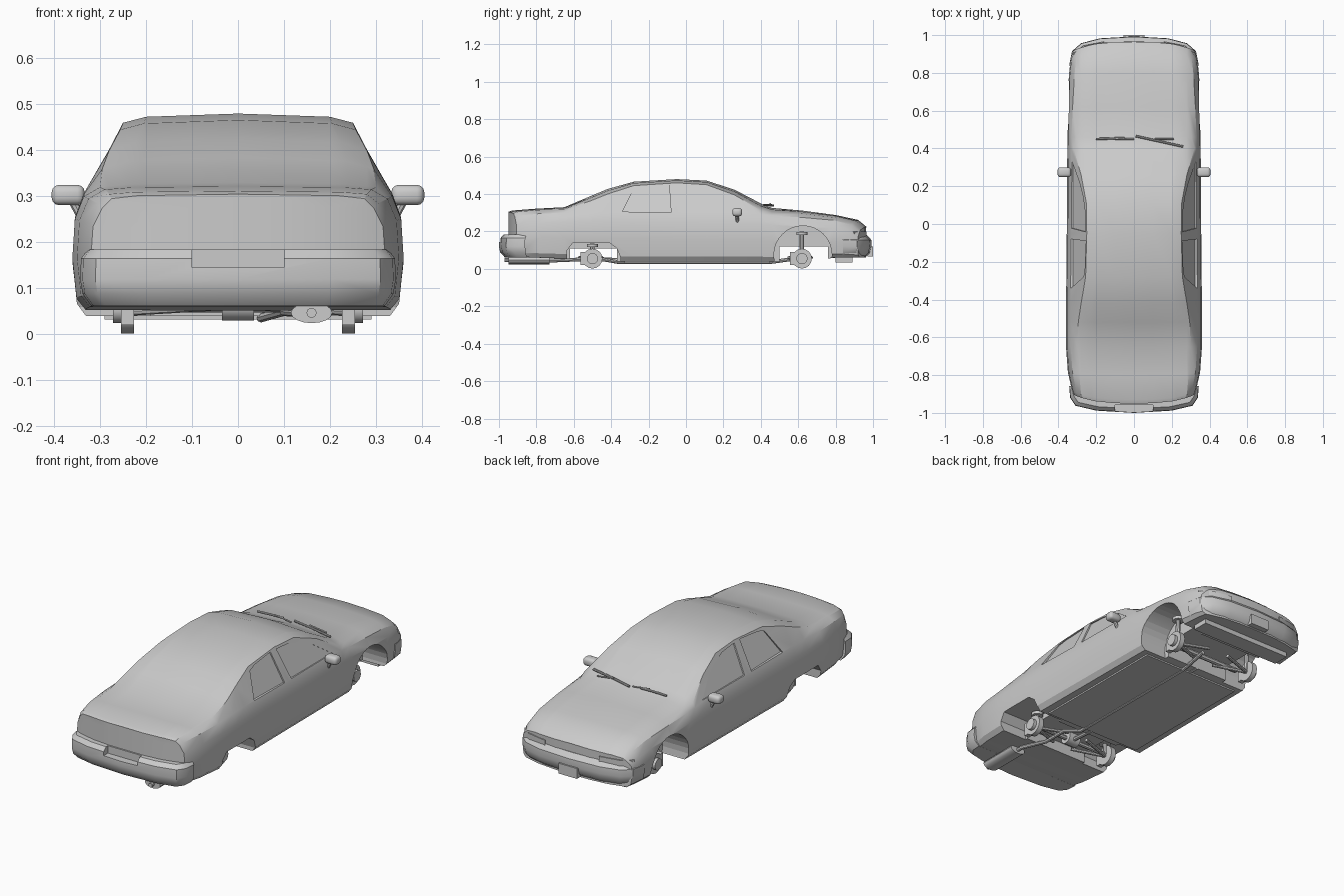
import bpy, bmesh, math
from mathutils import Vector

if "Cube" in bpy.data.objects:
    bpy.data.objects.remove(bpy.data.objects["Cube"])


def finish(ob, angle=35):
    bpy.ops.object.select_all(action='DESELECT')
    ob.select_set(True)
    bpy.context.view_layer.objects.active = ob
    bpy.ops.object.shade_smooth_by_angle(angle=math.radians(angle))
    return ob


def from_bm(name, bm):
    bmesh.ops.recalc_face_normals(bm, faces=bm.faces[:])
    me = bpy.data.meshes.new(name)
    bm.to_mesh(me)
    bm.free()
    ob = bpy.data.objects.new(name, me)
    bpy.context.collection.objects.link(ob)
    return ob


def skin(rings):
    bm = bmesh.new()
    vs = [[bm.verts.new(p) for p in r] for r in rings]
    n = len(rings[0])
    for a, b in zip(vs, vs[1:]):
        for i in range(n):
            bm.faces.new((a[i], a[(i + 1) % n], b[(i + 1) % n], b[i]))
    return bm, vs


def loft(name, rings):
    bm, vs = skin(rings)
    bm.faces.new(vs[0])
    bm.faces.new(vs[-1])
    return from_bm(name, bm)


def prism(name, poly, x0, x1):
    """Extrude a (y, z) outline in x; x0 and x1 are functions of z."""
    return loft(name, [[(f(z), y, z) for y, z in poly] for f in (x0, x1)])


def box(name, lo, hi, bevel=0.0):
    lo, hi = Vector(lo), Vector(hi)
    bm = bmesh.new()
    bmesh.ops.create_cube(bm, size=1)
    for v in bm.verts:
        v.co = (lo + hi) / 2 + v.co * (hi - lo)
    if bevel:
        bmesh.ops.bevel(bm, geom=bm.edges[:], offset=bevel, segments=3,
                        profile=0.5, affect='EDGES')
    return finish(from_bm(name, bm))


def disc(name, c, axis, r, depth, n=16, squash=1.0):
    rings = []
    for d in (-depth / 2, depth / 2):
        ring = []
        for i in range(n):
            t = math.tau * i / n
            u, v = r * math.cos(t), r * squash * math.sin(t)
            o = (d, u, v) if axis == 'X' else (u, d, v) if axis == 'Y' else (u, v, d)
            ring.append(Vector(c) + Vector(o))
        rings.append(ring)
    return finish(loft(name, rings))


def tube(name, pts, r):
    cu = bpy.data.curves.new(name, 'CURVE')
    cu.dimensions = '3D'
    cu.bevel_depth, cu.bevel_resolution, cu.use_fill_caps = r, 2, True
    sp = cu.splines.new('POLY')
    sp.points.add(len(pts) - 1)
    for p, c in zip(sp.points, pts):
        p.co = (*c, 1)
    ob = bpy.data.objects.new(name, cu)
    bpy.context.collection.objects.link(ob)
    bpy.ops.object.select_all(action='DESELECT')
    ob.select_set(True)
    bpy.context.view_layer.objects.active = ob
    bpy.ops.object.convert(target='MESH')
    return finish(bpy.context.object)


def cut(ob, cutters):
    bpy.context.view_layer.objects.active = ob
    for c in cutters:
        m = ob.modifiers.new('cut', 'BOOLEAN')
        m.operation, m.solver, m.object = 'DIFFERENCE', 'EXACT', c
        bpy.ops.object.modifier_apply(modifier=m.name)
        bpy.data.objects.remove(c)


# Body stations: y, bottom, half width, belt x, belt z, roof edge x, roof edge z, top
STATIONS = [
    (-.95, .07, .32, .295, .275, .275, .295, .305), (-.93, .065, .327, .305, .285, .28, .305, .312),
    (-.80, .06, .35, .325, .295, .29, .315, .322), (-.65, .055, .36, .335, .30, .30, .32, .33),
    (-.52, .04, .36, .335, .305, .295, .36, .385), (-.42, .04, .36, .335, .307, .28, .40, .427),
    (-.28, .04, .358, .335, .305, .256, .445, .466), (-.05, .04, .356, .333, .30, .25, .46, .48),
    (.11, .04, .355, .333, .297, .252, .45, .472), (.26, .04, .354, .333, .295, .28, .395, .423),
    (.40, .04, .353, .333, .29, .32, .312, .35), (.46, .04, .352, .33, .285, .305, .30, .326),
    (.62, .04, .35, .325, .275, .29, .295, .312), (.80, .06, .345, .315, .26, .28, .275, .288),
    (.92, .06, .335, .305, .235, .28, .247, .262), (.965, .06, .325, .295, .2, .28, .21, .225)]
rings = []
for y, zb, w, bx, bz, rx, rz, zt in STATIONS:
    h = bz - zb
    half = [(0, zb), (.92 * w, zb), (.975 * w, zb + .1 * h), (w, zb + .45 * h), (.985 * w, zb + .8 * h),
            (bx, bz), (rx, rz), (.8 * rx, rz + .65 * (zt - rz)), (0, zt)]
    rings.append([(x, y, z) for x, z in half] + [(-x, y, z) for x, z in half[-2:0:-1]])
bm, vs = skin(rings)
for r in (vs[0], vs[-1]):
    for k in range(8):
        f = [r[k], r[k + 1], r[15 - k], r[-k % 16]]
        bm.faces.new(list(dict.fromkeys(f)))
# Extra columns, so roof and ends can curve in plan
for x in (-.28, -.2, -.1, .1, .2, .28):
    bmesh.ops.bisect_plane(bm, geom=bm.verts[:] + bm.edges[:] + bm.faces[:], dist=1e-4,
                           plane_co=(x, 0, 0), plane_no=(1, 0, 0))
for v in bm.verts:
    t = min(1, max(0, (abs(v.co.y) - .75) / .2))
    v.co.y -= math.copysign(.05 * (abs(v.co.x) / .33) ** 3 * t, v.co.y)
bmesh.ops.triangulate(bm, faces=[f for f in bm.faces if len(f.verts) > 4])
body = from_bm('car_body', bm)

# Wheel arches, underside cavities and recessed side windows
REAR_ARCH = [(-.64, -.1), (-.635, .10), (-.605, .14), (-.41, .14), (-.37, .11), (-.35, .06), (-.35, -.1)]
FRONT_WIN = [(-.022, .302), (-.042, .448), (.06, .44), (.15, .413), (.22, .38), (.33, .302)]
REAR_WIN = [(-.34, .306), (-.28, .425), (-.235, .437), (-.09, .45), (-.08, .302)]
front_arch = [(.625 + .155 * math.cos(math.tau * i / 32), .075 + .155 * math.sin(math.tau * i / 32))
              for i in range(32)]
cutters = [box('underside_cutter', (-.25, .5, -.1), (.25, .76, .12)),
           box('axle_cutter', (-.25, -.62, -.1), (.25, -.37, .11))]
for s in (1, -1):
    cutters.append(prism('arch_cutter', front_arch, lambda z: s * .19, lambda z: s * .5))
    cutters.append(prism('arch_cutter', REAR_ARCH, lambda z: s * .19, lambda z: s * .5))
    for win in (FRONT_WIN, REAR_WIN):
        cutters.append(prism('window_cutter', win,
                             lambda z: s * (.325 - .083 * (z - .3) / .16),
                             lambda z: s * .45))
cut(body, cutters)
finish(body, 30)


# Bumpers: plan outline stacked with insets
def bumper(name, plan, y0, levels):
    full = plan + [(-x, y) for x, y in plan[-2::-1]]
    return loft(name, [[(x * k, y0 + (y - y0) * (1 - (1 - k) * 2.2), z) for x, y in full]
                       for z, k in levels])


rear = bumper('rear_bumper', [(.343, -.86), (.338, -.92), (.31, -.962), (.2, -.988), (0, -1.0)], -.8,
              [(.062, .93), (.088, .985), (.12, 1), (.165, .995), (.185, .95)])
cut(rear, [box('plate_cutter', (-.1, -1.1, .145), (.1, -.957, .3))])
finish(rear)
front = bumper('front_bumper', [(.343, .84), (.328, .915), (.28, .957), (.18, .983), (0, .993)], .8,
               [(.065, .93), (.085, .98), (.12, 1), (.155, .995), (.18, .94)])
finish(front)
box('front_plate', (-.055, .97, .065), (.055, 1.0, .12))
box('front_air_dam', (-.27, .80, .035), (.27, .89, .065))

# Parts on both sides
for s, side in ((1, 'right'), (-1, 'left')):
    lamp = [(.16, .965), (.27, .944), (.325, .90), (.29, .86), (.16, .88)]
    finish(loft(side + '_headlamp', [[(s * x, y, z) for x, y in lamp] for z in (.165, .2)]))
    # Door mirror
    xs = sorted((s * .333, s * .405))
    box(side + '_mirror', (xs[0], .248, .281), (xs[1], .30, .325), .016)
    tube(side + '_mirror_stalk', [(s * .338, .275, .25), (s * .36, .272, .29)], .009)
    # Hubs, struts and arms
    for end, y, top in (('front', .62, .2), ('rear', -.5, .135)):
        n = f'{end}_{side}_'
        disc(n + 'brake_disc', (s * .24, y, .055), 'X', .053, .028)
        disc(n + 'hub', (s * .262, y, .055), 'X', .03, .02)
        box(n + 'caliper', (s * .24 - .014, y - .065, .02), (s * .24 + .014, y - .035, .09))
        tube(n + 'strut', [(s * .23, y, .06), (s * .225, y, top)], .012)
        disc(n + 'strut_cap', (s * .225, y, top - .01), 'Z', .03, .016)
        for dy in (-.07, .05):
            tube(n + 'arm', [(s * .23, y, .05), (s * .06, y + dy, .06)], .009)

# Underside: axle, drive shaft, exhaust
tube('rear_axle', [(-.24, -.5, .06), (.24, -.5, .06)], .012)
disc('differential', (0, -.5, .065), 'X', .035, .07)
tube('drive_shaft', [(0, -.5, .055), (0, -.34, .045), (0, .5, .045)], .011)
tube('front_crossmember', [(-.2, .57, .07), (.2, .57, .07)], .014)
tube('exhaust_pipe', [(.06, .62, .06), (.05, .45, .036), (.05, -.36, .036), (.1, -.44, .05),
                      (.1, -.58, .05), (.16, -.70, .045), (.16, -.8, .045)], .01)
disc('muffler', (.16, -.84, .047), 'Y', .045, .22, 16, .5)
disc('tailpipe', (.16, -.955, .047), 'Y', .011, .03, 10)
box('floor_panel', (-.29, -.33, .032), (.29, .45, .042))

# Wipers at the windscreen base
for i, (x0, x1, y0, y1) in enumerate(((-.2, -.05, .45, .455), (.01, .26, .465, .41))):
    tube(f'wiper_{i + 1}', [(x0, y0, .339), ((x0 + x1) / 2, (y0 + y1) / 2, .342), (x1, y1, .342)], .006)
    tube(f'wiper_arm_{i + 1}', [(x0 + .2, .45, .335), (x0 + .1, .45, .348)], .004)
